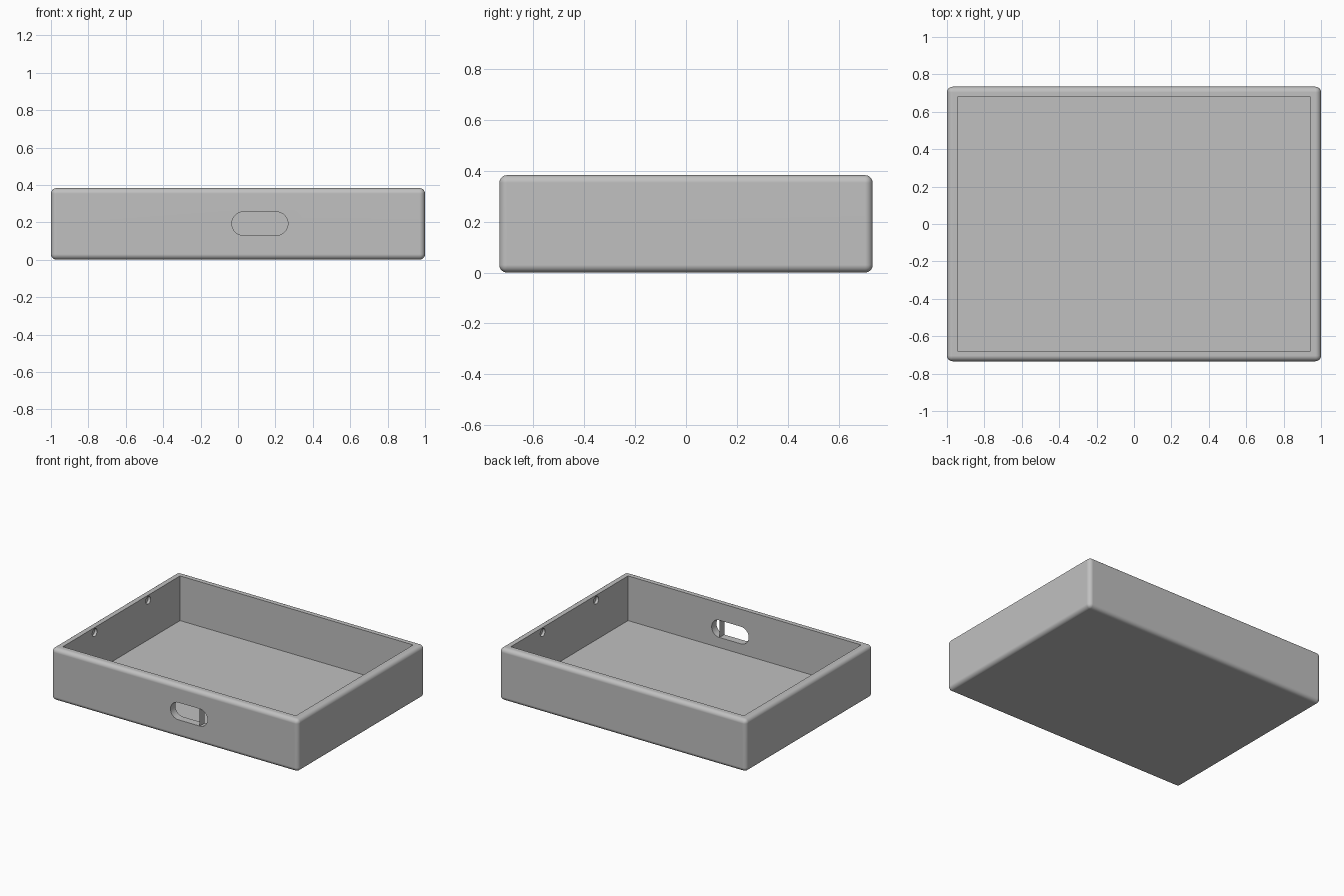
import bpy
import math

old = bpy.data.objects.get("Cube")
if old:
    bpy.data.objects.remove(old, do_unlink=True)

LENGTH, WIDTH, HEIGHT = 2.0, 1.468, 0.383
WALL, ROUND = 0.056, 0.03

grey = bpy.data.materials.new("plain_grey")
grey.use_nodes = True
colour = (0.53, 0.53, 0.53, 1)
grey.diffuse_color = colour
grey.node_tree.nodes["Principled BSDF"].inputs["Base Color"].default_value = colour


def box(name, size, centre):
    bpy.ops.mesh.primitive_cube_add(size=1, location=centre)
    ob = bpy.context.object
    ob.name = name
    ob.scale = size
    bpy.ops.object.transform_apply(location=True, rotation=False, scale=True)
    return ob


def cylinder(name, radius, depth, centre, rotation):
    bpy.ops.mesh.primitive_cylinder_add(vertices=48, radius=radius, depth=depth,
                                        location=centre, rotation=rotation)
    ob = bpy.context.object
    ob.name = name
    return ob


def apply(ob, mod):
    bpy.context.view_layer.objects.active = ob
    bpy.ops.object.modifier_apply(modifier=mod.name)


def cut(ob, cutter):
    mod = ob.modifiers.new("cut", "BOOLEAN")
    mod.operation = "DIFFERENCE"
    mod.solver = "EXACT"
    mod.object = cutter
    apply(ob, mod)
    bpy.data.objects.remove(cutter, do_unlink=True)


# Outer body with rounded edges
tray = box("tray", (LENGTH, WIDTH, HEIGHT), (0, 0, HEIGHT / 2))
bevel = tray.modifiers.new("round", "BEVEL")
bevel.width = ROUND
bevel.segments = 6
apply(tray, bevel)

# Open hollow inside
cut(tray, box("hollow", (LENGTH - 2 * WALL, WIDTH - 2 * WALL, HEIGHT),
              (0, 0, WALL + HEIGHT / 2)))

# Finger slot through the front wall: a flat box with a round end on each side
slot_x, slot_z, slot_r, slot_half = 0.117, 0.193, 0.063, 0.087
front_y = -WIDTH / 2 + WALL / 2
slot = box("slot", (2 * slot_half, WALL * 2, 2 * slot_r), (slot_x, front_y, slot_z))
for side in (-1, 1):
    end = cylinder("slot_end", slot_r, WALL * 2,
                   (slot_x + side * slot_half, front_y, slot_z), (math.pi / 2, 0, 0))
    union = slot.modifiers.new("join", "BOOLEAN")
    union.operation = "UNION"
    union.solver = "EXACT"
    union.object = end
    apply(slot, union)
    bpy.data.objects.remove(end, do_unlink=True)
cut(tray, slot)

# Shallow round sockets near the rim, inside both end walls
for sx in (-1, 1):
    for sy in (-1, 1):
        cut(tray, cylinder("socket", 0.028, 0.04,
                           (sx * (LENGTH / 2 - WALL), sy * 0.31, 0.346),
                           (0, math.pi / 2, 0)))

# Finish: one colour, smooth rounds, crisp flats
tray.data.materials.clear()
tray.data.materials.append(grey)
for poly in tray.data.polygons:
    poly.material_index = 0
bpy.ops.object.select_all(action="DESELECT")
tray.select_set(True)
bpy.context.view_layer.objects.active = tray
bpy.ops.object.shade_smooth_by_angle(angle=math.radians(30))
weighted = tray.modifiers.new("clean_shading", "WEIGHTED_NORMAL")
weighted.keep_sharp = True
